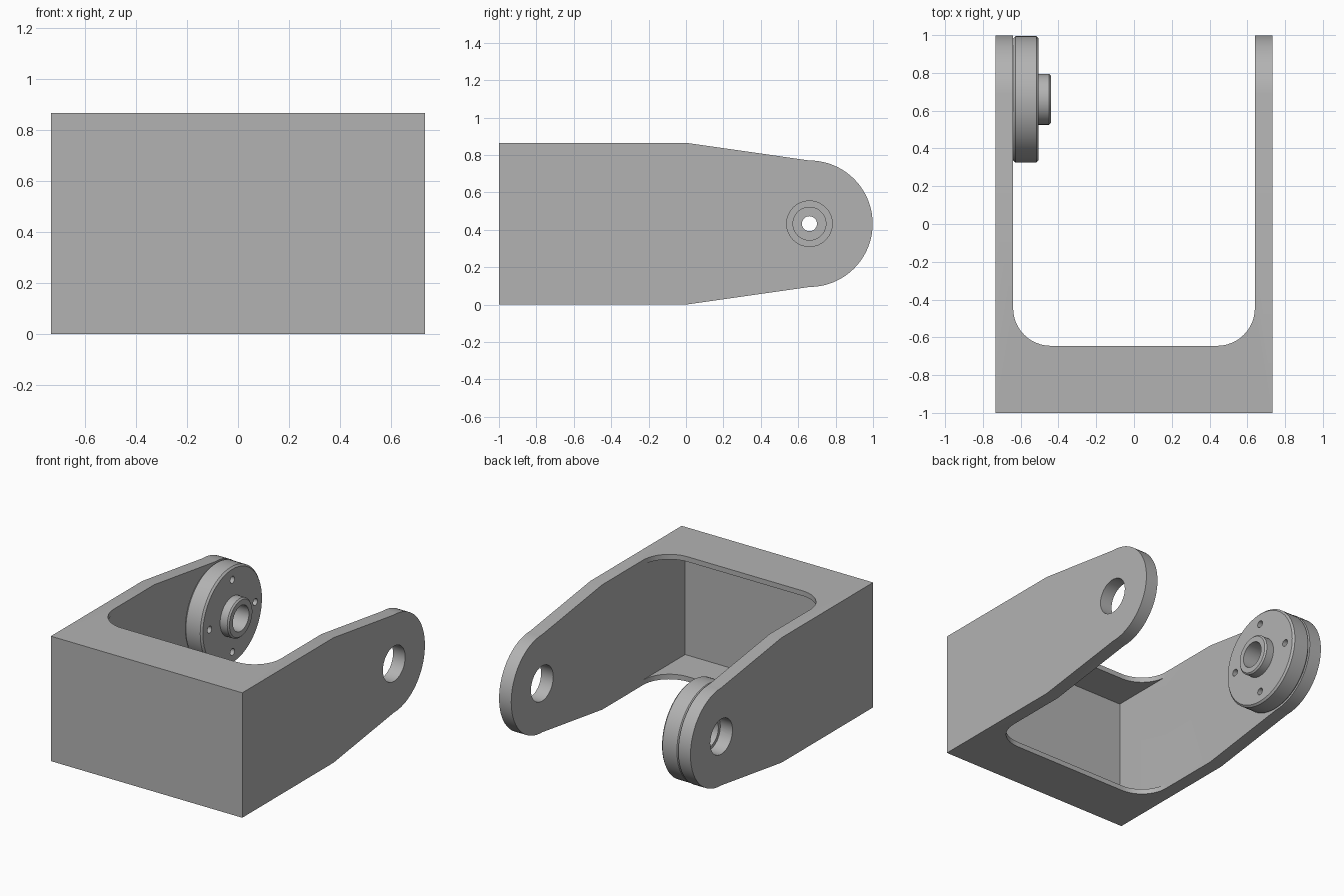
import bpy, bmesh
from math import sin, cos, pi, radians
from mathutils import Matrix, Vector

cube = bpy.data.objects.get("Cube")
if cube:
    bpy.data.objects.remove(cube, do_unlink=True)

HALF_W, INNER, HEIGHT = 0.733, 0.64, 0.865
PIVOT_Y, PIVOT_Z, ROUND = 0.66, HEIGHT / 2, 0.338

gray = bpy.data.materials.new("plain gray")
gray.use_nodes = True
COLOUR = (0.45, 0.45, 0.45, 1)
gray.diffuse_color = COLOUR
gray.node_tree.nodes["Principled BSDF"].inputs["Base Color"].default_value = COLOUR


def add_object(name, bm):
    bmesh.ops.recalc_face_normals(bm, faces=bm.faces)
    mesh = bpy.data.meshes.new(name)
    bm.to_mesh(mesh)
    bm.free()
    mesh.materials.append(gray)
    obj = bpy.data.objects.new(name, mesh)
    bpy.context.collection.objects.link(obj)
    return obj


def prism(name, points, offset):
    """Extrude a closed outline along an offset."""
    bm = bmesh.new()
    face = bm.faces.new([bm.verts.new(p) for p in points])
    extruded = bmesh.ops.extrude_face_region(bm, geom=[face])["geom"]
    verts = [v for v in extruded if isinstance(v, bmesh.types.BMVert)]
    bmesh.ops.translate(bm, verts=verts, vec=offset)
    return add_object(name, bm)


def rod(name, radius, x0, x1, y, z, sides=32):
    """Cylinder lying along x."""
    ring = [(x0, y + radius * cos(2 * pi * i / sides), z + radius * sin(2 * pi * i / sides))
            for i in range(sides)]
    return prism(name, ring, (x1 - x0, 0, 0))


def cut(obj, cutter):
    cutter.hide_render = True
    mod = obj.modifiers.new("cut", "BOOLEAN")
    mod.operation, mod.solver, mod.object = "DIFFERENCE", "EXACT", cutter
    bpy.context.view_layer.objects.active = obj
    bpy.ops.object.modifier_apply(modifier=mod.name)
    bpy.data.objects.remove(cutter, do_unlink=True)


def smooth(obj):
    bpy.ops.object.select_all(action="DESELECT")
    obj.select_set(True)
    bpy.context.view_layer.objects.active = obj
    bpy.ops.object.shade_smooth_by_angle(angle=radians(30))


# Bracket: side outline with tapered, rounded arm ends
side = [(0, HEIGHT), (-1, HEIGHT), (-1, 0), (0, 0)]
side += [(PIVOT_Y + ROUND * cos(a), PIVOT_Z + ROUND * sin(a))
         for a in (-pi / 2 + pi * i / 40 for i in range(41))]
bracket = prism("bracket", [(-HALF_W, y, z) for y, z in side], (2 * HALF_W, 0, 0))

# Hollow between the arms, leaving thin top and bottom flanges
LIP, BACK, END = 0.035, -0.905, 1.5
pocket = [(-INNER, BACK, LIP), (INNER, BACK, LIP), (INNER, END, LIP), (-INNER, END, LIP)]
cut(bracket, prism("pocket_cutter", pocket, (0, 0, HEIGHT - 2 * LIP)))

# Opening with rounded corners through both flanges
FRONT, FILLET = -0.645, 0.2
corner = [(INNER - FILLET + FILLET * sin(a), FRONT + FILLET - FILLET * cos(a))
          for a in (pi / 2 * i / 12 for i in range(13))]
outline = corner + [(INNER, END), (-INNER, END)] + [(-x, y) for x, y in reversed(corner)]
cut(bracket, prism("opening_cutter", [(x, y, -0.1) for x, y in outline], (0, 0, HEIGHT + 0.2)))

# Pivot holes in both arms
for s in (-1, 1):
    cut(bracket, rod("pivot_cutter", 0.122, s * 0.6, s * 0.8, PIVOT_Y, PIVOT_Z))
smooth(bracket)

# Hub disc: turned profile (x, radius) with boss, bore and inner web
profile = [(-0.64, 0.1), (-0.64, 0.322), (-0.627, 0.335), (-0.517, 0.335), (-0.505, 0.323),
           (-0.505, 0.135), (-0.45, 0.135), (-0.44, 0.125), (-0.44, 0.088),
           (-0.56, 0.088), (-0.56, 0.04), (-0.59, 0.04), (-0.59, 0.1)]
bm = bmesh.new()
ring = [bm.verts.new((x, 0, r)) for x, r in profile]
edges = [bm.edges.new((a, b)) for a, b in zip(ring, ring[1:] + ring[:1])]
bmesh.ops.spin(bm, geom=ring + edges, cent=(0, 0, 0), axis=(1, 0, 0),
               angle=2 * pi, steps=64, use_merge=True)
bmesh.ops.remove_doubles(bm, verts=bm.verts, dist=0.0001)
bmesh.ops.transform(bm, matrix=Matrix.Translation(Vector((0, PIVOT_Y, PIVOT_Z))), verts=bm.verts)
hub = add_object("hub_disc", bm)

# Four screw holes around the hub
for i in range(4):
    a = i * pi / 2
    cut(hub, rod("screw_cutter", 0.024, -0.7, -0.45,
                 PIVOT_Y + 0.25 * cos(a), PIVOT_Z + 0.25 * sin(a), 16))
smooth(hub)
